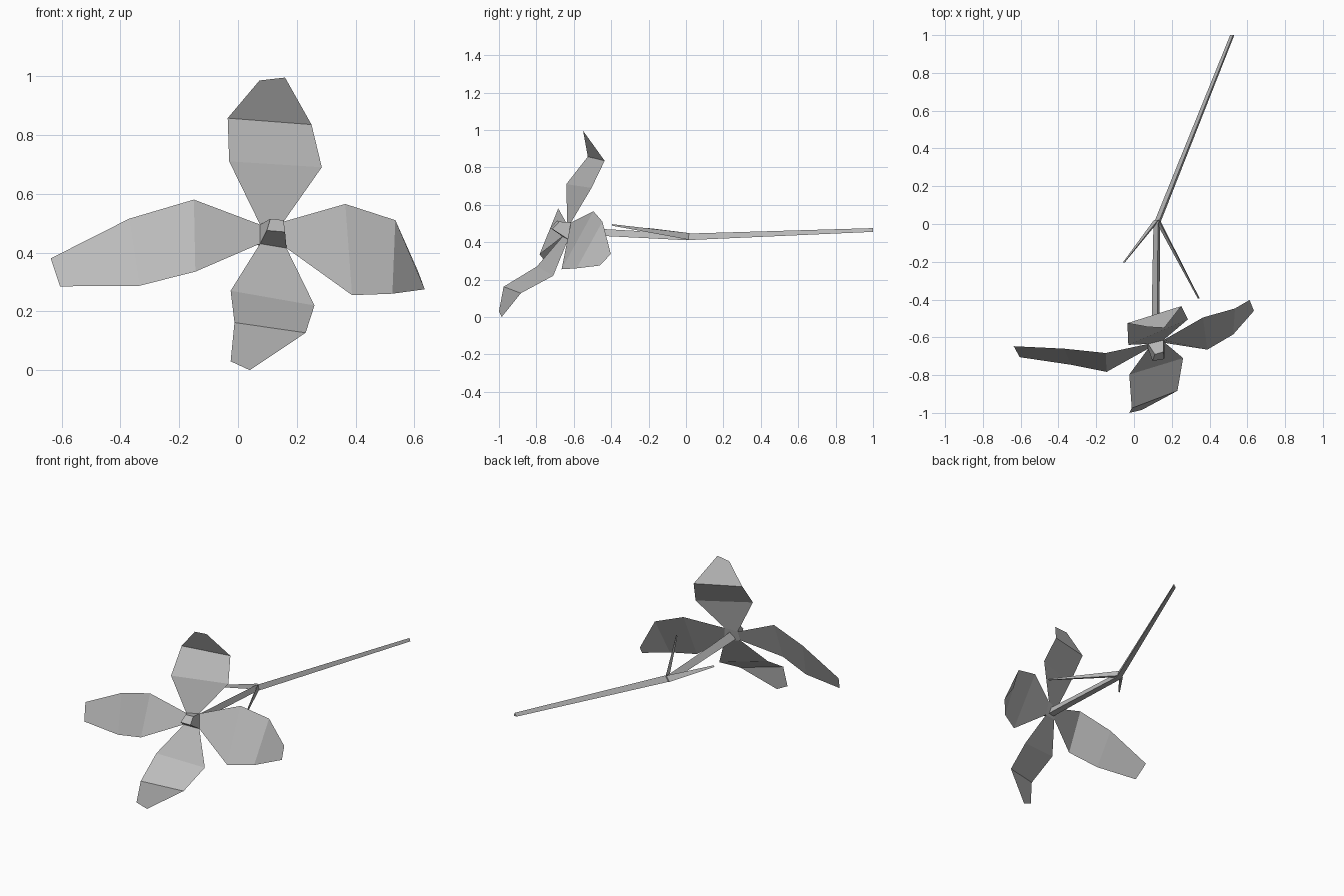
import bpy
import bmesh

if "Cube" in bpy.data.objects:
    bpy.data.objects.remove(bpy.data.objects["Cube"])

# Dark grey shared by every part
grey = bpy.data.materials.new("dark_grey")
grey.diffuse_color = (.5, .5, .5, 1)
grey.use_nodes = True
grey.node_tree.nodes["Principled BSDF"].inputs["Base Color"].default_value = grey.diffuse_color


def loft(name, rows, closed=True):
    """Skin a list of point rows; closed rows form a capped tube, open rows a sheet."""
    bm = bmesh.new()
    rings = [[bm.verts.new(p) for p in row] for row in rows]
    for a, b in zip(rings, rings[1:]):
        n = len(a)
        for i in range(n if closed else n - 1):
            j = (i + 1) % n
            bm.faces.new((a[i], a[j], b[j], b[i]))
    if closed:
        bm.faces.new(rings[0])
        bm.faces.new(rings[-1])
        bmesh.ops.recalc_face_normals(bm, faces=bm.faces)
    mesh = bpy.data.meshes.new(name)
    bm.to_mesh(mesh)
    bm.free()
    mesh.materials.append(grey)
    obj = bpy.data.objects.new(name, mesh)
    bpy.context.collection.objects.link(obj)
    return obj


def rod(name, path):
    """Three-sided tapering rod, ridge on top; each path entry is x, y, z, width, height."""
    rows = []
    for x, y, z, w, h in path:
        w, h = w / 2, h / 2
        rows.append([(x - w, y, z - h), (x + w, y, z - h), (x + w * .4, y, z + h)])
    return loft(name, rows)


# Flower centre: small tapering block, facing forward and up
back = [(.075, -.635, .495), (.155, -.615, .505), (.165, -.63, .415), (.075, -.66, .43)]
front = [(.11, -.69, .515), (.155, -.677, .51), (.16, -.715, .47), (.098, -.725, .475)]
loft("flower_centre", [back, front])

# Petals: pairs of edge points from widest part to tip, rooted on the centre's edges
petals = {
    "top_petal": (0, 1, [
        [(-.03, -.64, .71), (.285, -.505, .69)],
        [(-.035, -.525, .857), (.25, -.435, .835)],
        [(.073, -.545, .985), (.16, -.55, .995)]]),
    "right_petal": (1, 2, [
        [(.365, -.495, .565), (.388, -.665, .255)],
        [(.535, -.447, .51), (.525, -.585, .26)],
        [(.612, -.402, .337), (.635, -.46, .275)]]),
    "bottom_petal": (2, 3, [
        [(.26, -.71, .22), (-.025, -.797, .27)],
        [(.23, -.883, .127), (-.012, -.975, .162)],
        [(.04, -.985, 0), (-.025, -1, .03)]]),
    "left_petal": (3, 0, [
        [(-.145, -.783, .335), (-.15, -.683, .58)],
        [(-.335, -.745, .287), (-.37, -.66, .515)],
        [(-.605, -.705, .285), (-.637, -.647, .38)]]),
}
for name, (i, j, rows) in petals.items():
    loft(name, [[back[i], back[j]]] + rows, closed=False)

# Stem: bends at the leaf node and thins to its far end
rod("stem", [(.117, -.64, .46, .045, .045),
             (.115, -.45, .452, .042, .037),
             (.12, 0, .428, .034, .035),
             (.52, 1, .465, .022, .02)])

# Slender leaves growing from the node
rod("long_leaf", [(.125, .02, .43, .026, .036), (.343, -.395, .492, .01, .008)])
rod("short_leaf", [(.12, .02, .43, .03, .036), (-.055, -.205, .472, .01, .008)])
